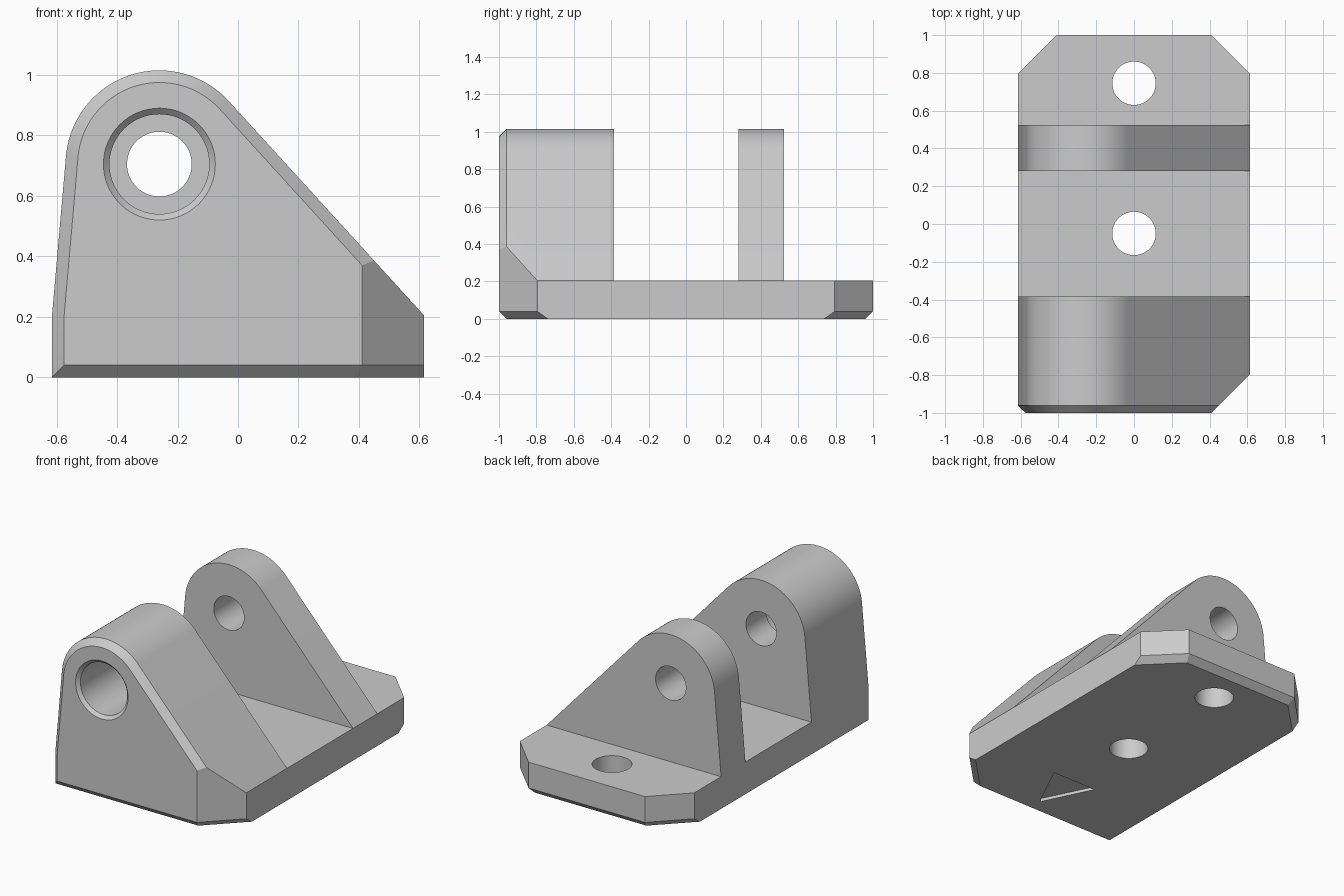
import bpy, bmesh
from math import sin, cos, atan2, acos, hypot, pi
from mathutils import Matrix, Vector

if "Cube" in bpy.data.objects:
    bpy.data.objects.remove(bpy.data.objects["Cube"])

HALF_W, BASE_H, CHAMFER, CORNER = 0.615, 0.205, 0.04, 0.205
PIN_X, PIN_Z, LUG_R = -0.26, 0.705, 0.31


def make_object(name, bm):
    bmesh.ops.recalc_face_normals(bm, faces=bm.faces)
    mesh = bpy.data.meshes.new(name)
    bm.to_mesh(mesh)
    bm.free()
    obj = bpy.data.objects.new(name, mesh)
    bpy.context.collection.objects.link(obj)
    return obj


def skin(bm, rings):
    """Bridge matching rings of points and cap both ends."""
    loops = [[bm.verts.new(p) for p in ring] for ring in rings]
    for a, b in zip(loops, loops[1:]):
        for i in range(len(a)):
            j = (i + 1) % len(a)
            bm.faces.new((a[i], a[j], b[j], b[i]))
    bm.faces.new(loops[0])
    bm.faces.new(loops[-1])


def tangent_angle(side):
    """Angle of the lug radius where the slope from a base corner touches it."""
    dx, dz = side * HALF_W - PIN_X, BASE_H - PIN_Z
    return atan2(dz, dx) + side * acos(LUG_R / hypot(dx, dz))


def lug_ring(y, inset):
    """Side profile: base, two slopes and the rounded top, inset evenly."""
    right, left = tangent_angle(1), tangent_angle(-1) % (2 * pi)
    r, w = LUG_R - inset, HALF_W - inset

    def shoulder(side, a):
        x = side * w
        return (x, y, PIN_Z + (r - cos(a) * (x - PIN_X)) / sin(a))

    steps = 40
    angles = [right + (left - right) * i / steps for i in range(steps + 1)]
    arc = [(PIN_X + r * cos(a), y, PIN_Z + r * sin(a)) for a in angles]
    return [(-w, y, inset), (w, y, inset), shoulder(1, right),
            *arc, shoulder(-1, left)]


def slice_off(bm, point, normal):
    """Trim the convex body by a plane and close the cut."""
    geom = bm.verts[:] + bm.edges[:] + bm.faces[:]
    cut = bmesh.ops.bisect_plane(bm, geom=geom, dist=1e-5, plane_co=point,
                                 plane_no=Vector(normal).normalized(),
                                 clear_outer=True)["geom_cut"]
    edges = [e for e in cut if isinstance(e, bmesh.types.BMEdge) and e.is_boundary]
    bmesh.ops.holes_fill(bm, edges=edges, sides=0)


# Solid body with a chamfered front
bm = bmesh.new()
skin(bm, [lug_ring(-1, CHAMFER), lug_ring(CHAMFER - 1, 0), lug_ring(1, 0)])
bmesh.ops.recalc_face_normals(bm, faces=bm.faces)

# Cut corners and their bottom chamfers
for sx, sy in ((1, -1), (1, 1), (-1, 1)):
    slice_off(bm, (sx * HALF_W, sy * (1 - CORNER), 0), (sx, sy, 0))
    slice_off(bm, (sx * HALF_W, sy * (1 - CORNER), CHAMFER),
              (sx * cos(pi / 4), sy * cos(pi / 4), -1))
slice_off(bm, (0, 1, CHAMFER), (0, 1, -1))
body = make_object("clevis_bracket", bm)


def box_cutter(name, y0, y1):
    bm = bmesh.new()
    skin(bm, [[(x, y, z) for x, y in ((-1, y0), (1, y0), (1, y1), (-1, y1))]
              for z in (BASE_H, 1.5)])
    return make_object(name, bm)


def lathe_cutter(name, stations, matrix):
    """Round cutter along local z from (height, radius) stations."""
    bm = bmesh.new()
    n = 64
    skin(bm, [[matrix @ Vector((r * cos(2 * pi * i / n), r * sin(2 * pi * i / n), h))
               for i in range(n)] for h, r in stations])
    return make_object(name, bm)


cutters = [box_cutter("lug_gap", -0.385, 0.28), box_cutter("rear_clearance", 0.525, 1.2)]

# Stepped pin bore through both lugs, with a countersunk mouth
along_y = Matrix.Translation((PIN_X, 0, PIN_Z)) @ Matrix.Rotation(-pi / 2, 4, "X")
cutters.append(lathe_cutter("pin_bore", [(-1.02, 0.205), (-0.98, 0.165), (-0.59, 0.165),
                                         (-0.59, 0.107), (1.1, 0.107)], along_y))

# Mounting holes in the base
for y in (-0.05, 0.745):
    cutters.append(lathe_cutter("mounting_hole", [(-0.1, 0.115), (0.4, 0.115)],
                                Matrix.Translation((0, y, 0))))

# Shallow triangular direction mark underneath
bm = bmesh.new()
skin(bm, [[(-0.157, -0.555, z), (0.157, -0.555, z), (0, -0.875, z)] for z in (-0.1, 0.02)])
cutters.append(make_object("direction_mark", bm))

# Carve the body
bpy.ops.object.select_all(action="DESELECT")
body.select_set(True)
bpy.context.view_layer.objects.active = body
for cutter in cutters:
    cutter.hide_render = True
    mod = body.modifiers.new(cutter.name, "BOOLEAN")
    mod.operation, mod.solver, mod.object = "DIFFERENCE", "EXACT", cutter
    bpy.ops.object.modifier_apply(modifier=mod.name)
    bpy.data.objects.remove(cutter)

# Single grey finish
grey = bpy.data.materials.new("plain_grey")
grey.use_nodes = True
colour = (0.6, 0.6, 0.6, 1)
grey.diffuse_color = colour
grey.node_tree.nodes["Principled BSDF"].inputs["Base Color"].default_value = colour
body.data.materials.clear()
body.data.materials.append(grey)
bpy.ops.object.shade_smooth_by_angle(angle=pi / 9)
